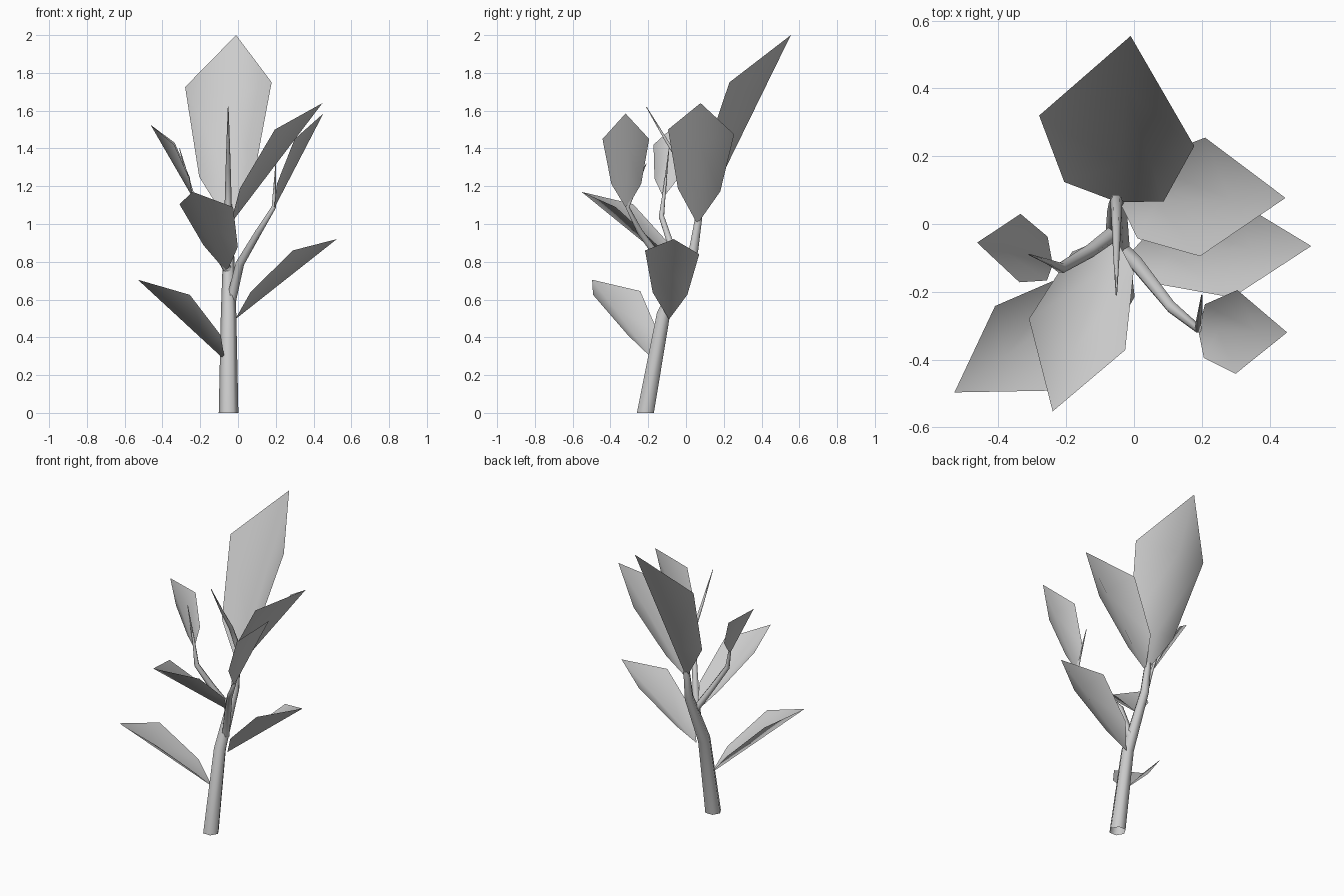
import bpy, bmesh, math
from mathutils import Vector

if "Cube" in bpy.data.objects:
    bpy.data.objects.remove(bpy.data.objects["Cube"])


def finish(name, bm, smooth_angle):
    bmesh.ops.recalc_face_normals(bm, faces=bm.faces)
    mesh = bpy.data.meshes.new(name)
    bm.to_mesh(mesh)
    bm.free()
    ob = bpy.data.objects.new(name, mesh)
    bpy.context.collection.objects.link(ob)
    bpy.ops.object.select_all(action='DESELECT')
    ob.select_set(True)
    bpy.context.view_layer.objects.active = ob
    bpy.ops.object.shade_smooth_by_angle(angle=math.radians(smooth_angle))
    return ob


def stem(name, path, flat_start=False, sides=6):
    """Tapered tube through (x, y, z, radius) points; ends in a tiny ring."""
    bm = bmesh.new()
    pts = [Vector(p[:3]) for p in path]
    rings = []
    for i, p in enumerate(pts):
        t = (pts[min(i + 1, len(pts) - 1)] - pts[max(i - 1, 0)]).normalized()
        if flat_start and i == 0:
            t = Vector((0, 0, 1))
        u = (Vector((1, 0, 0)) - t * t.x).normalized()
        v = t.cross(u)
        r = path[i][3]
        rings.append([bm.verts.new(p + r * (u * math.cos(a) + v * math.sin(a)))
                      for a in (math.tau * k / sides for k in range(sides))])
    for a, b in zip(rings, rings[1:]):
        for k in range(sides):
            n = (k + 1) % sides
            bm.faces.new((a[k], a[n], b[n], b[k]))
    return finish(name, bm, 65)


def leaf(name, base, tip, left, right):
    """Cupped leaf: straight midrib, wide shoulders, narrower lower edge."""
    base, tip, left, right = map(Vector, (base, tip, left, right))
    axis = tip - base
    t2 = ((left + right) / 2 - base).dot(axis) / axis.length_squared
    mid2 = base + axis * t2
    mid1 = base + axis * 0.22
    bm = bmesh.new()
    b, t = bm.verts.new(base), bm.verts.new(tip)
    m1, m2 = bm.verts.new(mid1), bm.verts.new(mid2)
    for shoulder, flip in ((left, False), (right, True)):
        s2 = bm.verts.new(shoulder)
        s1 = bm.verts.new(mid1 + (shoulder - mid2) * 0.64)
        for f in ((b, m1, s1), (m1, m2, s2, s1), (m2, t, s2)):
            bm.faces.new(f[::-1] if flip else f)
    return finish(name, bm, 80)


# Trunk, leaning back then curling forward into a thin shoot
stem("trunk", [(-.05, -.215, 0, .052), (-.05, -.12, .52, .041),
               (-.05, .04, .86, .029), (-.052, .065, 1.02, .022),
               (-.052, .07, 1.13, .018), (-.052, .0, 1.28, .014),
               (-.052, -.1, 1.435, .009), (-.052, -.21, 1.62, .002)], True)

# Side branches
stem("right_branch", [(-.035, -.08, .6, .026), (.01, -.12, .79, .023),
                      (.11, -.245, .96, .018), (.19, -.31, 1.09, .012),
                      (.2, -.21, 1.32, .002)])
stem("left_branch", [(-.05, -.02, .75, .024), (-.13, -.08, .89, .02),
                     (-.215, -.13, 1.04, .016), (-.245, -.115, 1.17, .009),
                     (-.31, -.09, 1.4, .002)])

# Leaves: base, tip, two shoulders
leaf("top_leaf", (-.05, .065, 1.0), (-.01, .555, 2.0),
     (-.28, .32, 1.725), (.178, .23, 1.75))
leaf("upper_right_leaf", (-.04, .06, 1.0), (.447, .077, 1.64),
     (.195, -.095, 1.5), (.21, .255, 1.475))
leaf("right_branch_leaf", (.19, -.315, 1.08), (.452, -.32, 1.585),
     (.3, -.442, 1.45), (.305, -.195, 1.45))
leaf("lower_right_leaf", (-.015, -.09, .495), (.523, -.065, .92),
     (.29, -.217, .86), (.3, .07, .84))
leaf("lower_left_leaf", (-.07, -.17, .28), (-.53, -.497, .705),
     (-.255, -.492, .625), (-.41, -.242, .645))
leaf("front_leaf", (-.06, -.03, .745), (-.24, -.553, 1.17),
     (-.31, -.28, 1.105), (-.026, -.372, 1.09))
leaf("left_branch_leaf", (-.24, -.12, 1.14), (-.463, -.055, 1.525),
     (-.335, .03, 1.43), (-.338, -.172, 1.42))
